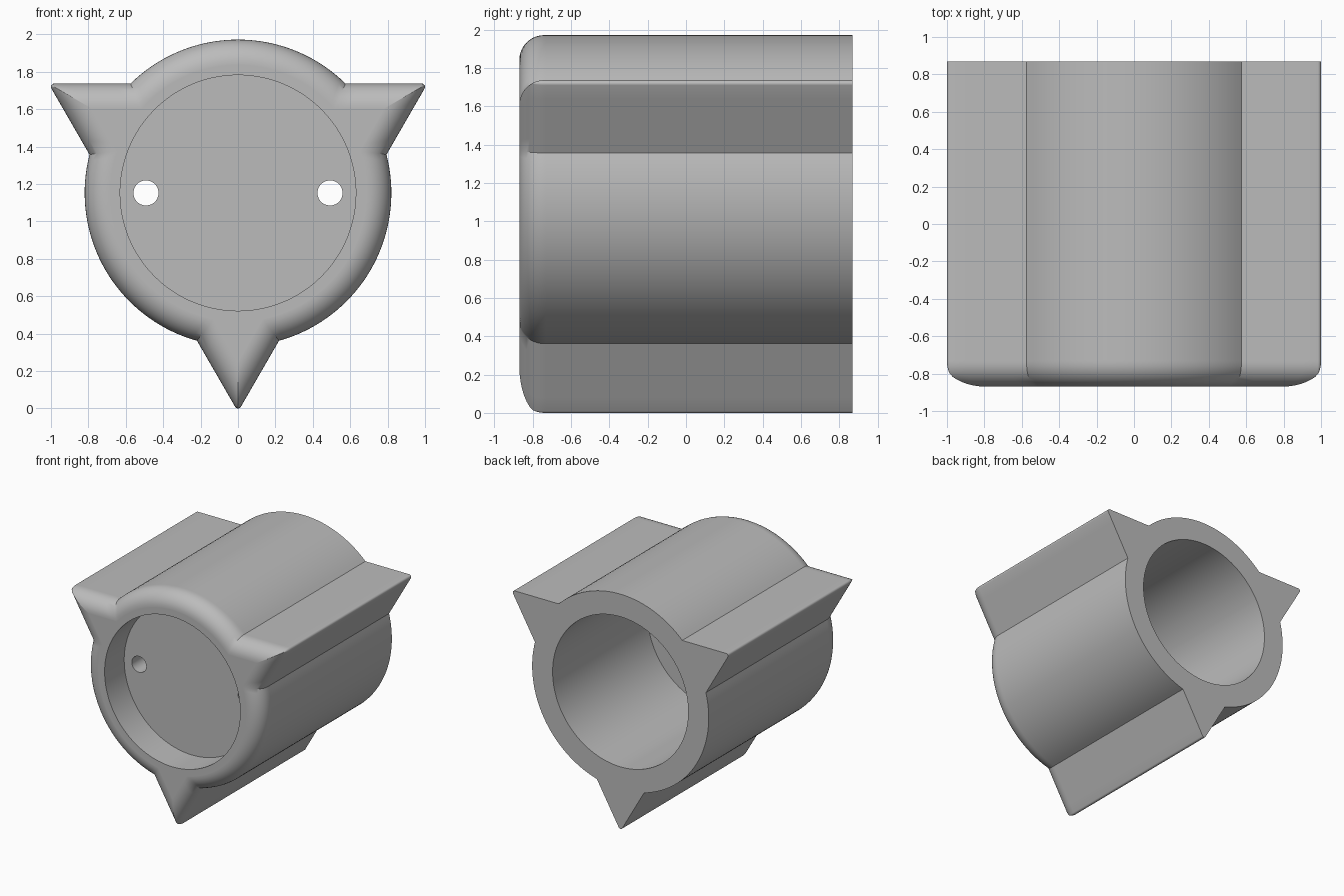
import bpy, bmesh
from math import sin, cos, pi, acos, atan2, radians
from mathutils import Vector

if "Cube" in bpy.data.objects:
    bpy.data.objects.remove(bpy.data.objects["Cube"], do_unlink=True)

CENTRE_Z = 1.152
RADIUS, APOTHEM, TIP_ROUND = 0.82, 0.585, 0.018   # drum, triangle, fin tips
BORE, HALF, FILLET = 0.63, 0.87, 0.13
WALL_FRONT, WALL_BACK = -0.61, -0.39              # dividing wall inside the bore

grey = bpy.data.materials.new("mid grey")
grey.use_nodes = True
grey.diffuse_color = (0.5, 0.5, 0.5, 1)
grey.node_tree.nodes["Principled BSDF"].inputs["Base Color"].default_value = (0.5, 0.5, 0.5, 1)


def polar(r, a):
    return Vector((r * cos(a), r * sin(a)))


def profile(inset):
    """Drum outline joined with a round-tipped triangle, both moved inward."""
    r, a = RADIUS - inset, APOTHEM - inset
    tip = max(TIP_ROUND - inset, 0.001)
    half = acos(a / r)
    pts = []
    for k in range(3):
        phi = -pi / 2 + k * 2 * pi / 3
        mid = phi - pi / 3
        arc = [polar(r, mid - half + 2 * half * i / 36) for i in range(37)]
        ball = polar(2 * (a - tip), phi)
        nose = [ball + polar(tip, phi + radians(t)) for t in range(-60, 61, 20)]
        notch = polar(r, phi + pi / 3 - half)
        pts += arc
        pts += [arc[-1].lerp(nose[0], i / 5) for i in range(1, 5)]
        pts += nose
        pts += [nose[-1].lerp(notch, i / 5) for i in range(1, 5)]
    return pts


bore = [polar(BORE, atan2(p.y, p.x)) for p in profile(0)]

# Sections run from the wall, out over the rounded front, and back into the bore
sections = [(bore, WALL_FRONT), (bore, -HALF), (profile(FILLET + 0.004), -HALF)]
for i in range(11):
    t = i / 10 * pi / 2
    sections.append((profile(FILLET * (1 - sin(t))), -HALF + FILLET * (1 - cos(t))))
sections += [(profile(0), -HALF + FILLET + 0.01), (profile(0), HALF),
             (bore, HALF), (bore, WALL_BACK)]

bm = bmesh.new()
rings = [[bm.verts.new((p.x, y, CENTRE_Z + p.y)) for p in pts] for pts, y in sections]
n = len(bore)
for a, b in zip(rings, rings[1:]):
    for i in range(n):
        j = (i + 1) % n
        bm.faces.new((a[i], a[j], b[j], b[i]))
bm.faces.new(rings[0])
bm.faces.new(rings[-1])
bmesh.ops.recalc_face_normals(bm, faces=bm.faces)
mesh = bpy.data.meshes.new("finned_housing")
bm.to_mesh(mesh)
bm.free()
mesh.materials.append(grey)
housing = bpy.data.objects.new("finned_housing", mesh)
bpy.context.collection.objects.link(housing)

# Two small holes through the dividing wall
for side in (-1, 1):
    bpy.ops.mesh.primitive_cylinder_add(
        vertices=48, radius=0.067, depth=0.5, rotation=(pi / 2, 0, 0),
        location=(side * 0.492, (WALL_FRONT + WALL_BACK) / 2, CENTRE_Z))
    cutter = bpy.context.object
    cutter.name = "hole_cutter"
    cutter.hide_render = True
    cutter.data.materials.append(grey)
    bpy.context.view_layer.objects.active = housing
    cut = housing.modifiers.new("hole", "BOOLEAN")
    cut.operation, cut.solver, cut.object = "DIFFERENCE", "EXACT", cutter
    bpy.ops.object.modifier_apply(modifier=cut.name)
    bpy.data.objects.remove(cutter, do_unlink=True)

bpy.ops.object.select_all(action="DESELECT")
housing.select_set(True)
bpy.context.view_layer.objects.active = housing
bpy.ops.object.shade_smooth_by_angle(angle=radians(30))
